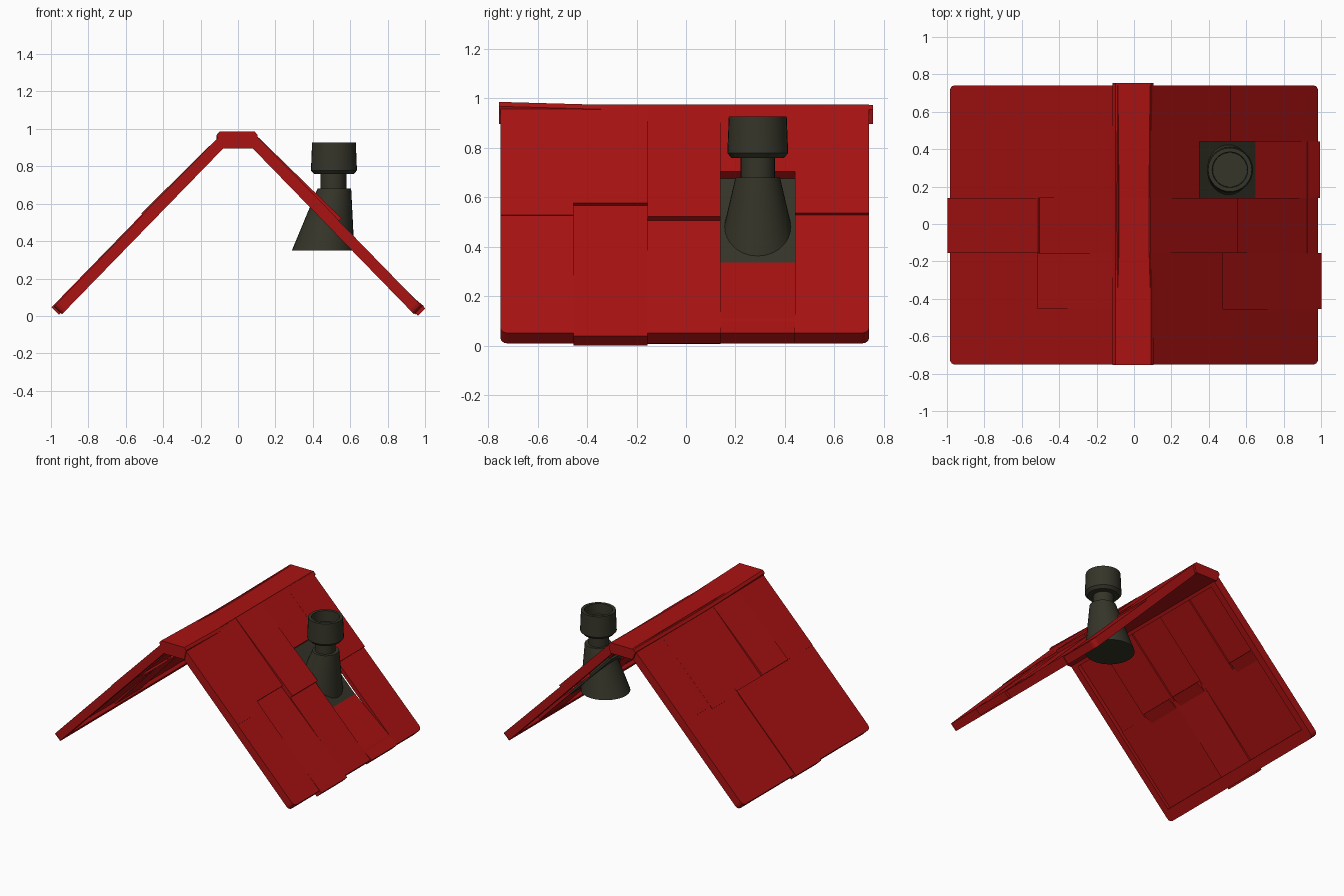
import bpy, bmesh, math
from mathutils import Vector

if "Cube" in bpy.data.objects:
    bpy.data.objects.remove(bpy.data.objects["Cube"])


def material(name, rgb):
    m = bpy.data.materials.new(name)
    m.diffuse_color = (*rgb, 1)
    m.use_nodes = True
    m.node_tree.nodes["Principled BSDF"].inputs["Base Color"].default_value = m.diffuse_color
    return m


RED = material("roof red", (0.40, 0.006, 0.006))
DARK = material("dark iron", (0.035, 0.035, 0.022))

# Slope frame: s runs down the roof, t is the height off its outer surface
START = Vector((0.09, 0, 0.97))
DOWN = Vector((0.895, 0, -0.92)).normalized()
OUT = Vector((0.92, 0, 0.895)).normalized()
COLUMNS = [-0.75, -0.455, -0.155, 0.14, 0.44, 0.74]
LENGTH = 1.283


def finish(name, bm, mat):
    bmesh.ops.recalc_face_normals(bm, faces=bm.faces)
    mesh = bpy.data.meshes.new(name)
    bm.to_mesh(mesh)
    bm.free()
    mesh.materials.append(mat)
    ob = bpy.data.objects.new(name, mesh)
    bpy.context.collection.objects.link(ob)
    return ob


def prism(name, profiles, mat):
    """Solid skinned through matching closed profiles of 3D points."""
    bm = bmesh.new()
    rings = [[bm.verts.new(p) for p in ring] for ring in profiles]
    n = len(rings[0])
    for a, b in zip(rings, rings[1:]):
        for i in range(n):
            bm.faces.new((a[i], a[(i + 1) % n], b[(i + 1) % n], b[i]))
    bm.faces.new(rings[0])
    bm.faces.new(rings[-1])
    return finish(name, bm, mat)


def slope_point(side, s, t, y):
    p = START + DOWN * s + OUT * t
    return Vector((side * p.x, y, p.z))


def plank(name, side, y, s, top, bottom, mat=RED):
    """Board on a slope; top and bottom give t at its upper and lower end."""
    prof = [(s[0], top[0]), (s[1], top[1]), (s[1], bottom[1]), (s[0], bottom[0])]
    return prism(name, [[slope_point(side, a, t, yy) for a, t in prof] for yy in y], mat)


def eave_beam(name, side):
    """Lower rim with rounded outer corners."""
    r, y0, y1 = 0.03, COLUMNS[0], COLUMNS[-1]
    outline = [(1.2, y0)]
    for cy, a0 in ((y0 + r, -90), (y1 - r, 0)):
        for k in range(4):
            a = math.radians(a0 + 30 * k)
            outline.append((LENGTH - r + r * math.cos(a), cy + r * math.sin(a)))
    outline.append((1.2, y1))
    prism(name, [[slope_point(side, s, t, y) for s, y in outline] for t in (0, -0.06)], RED)


# Boards: (upper end t, lower end t) for both rows, row joint s, eave overhang
RIGHT = [((0, 0.003), (0, 0), 0.62, 0),
         ((0, 0.002), (-0.014, 0.004), 0.55, 0.02),
         ((0.002, 0.02), (-0.004, -0.002), 0.645, -0.004),
         ((0, 0.002), (-0.042, 0.008), 0.62, 0.006),
         ((0, 0.006), (-0.006, 0), 0.61, 0)]
LEFT = [((0, 0.003), (0, 0), 0.60, 0),
        ((0, 0.012), (0, 0), 0.60, 0),
        ((0, -0.004), (0.006, 0.006), 0.60, 0.012),
        ((0, 0.003), (0, 0), 0.62, 0),
        ((0, 0.002), (0, 0), 0.60, 0)]

for side, label, boards in ((1, "right", RIGHT), (-1, "left", LEFT)):
    eave_beam(f"{label}_eave_beam", side)
    plank(f"{label}_top_beam", side, (-0.75, 0.74), (0, 0.07), (-0.004, -0.004), (-0.06, -0.06))
    for end, y in (("front", (-0.75, -0.70)), ("back", (0.69, 0.74))):
        plank(f"{label}_{end}_rim", side, y, (0, 1.22), (-0.008, -0.008), (-0.06, -0.06))
    for i, (up, low, joint, over) in enumerate(boards):
        y = (COLUMNS[i], COLUMNS[i + 1])
        hole = side == 1 and i == 3
        s_up, s_low = (0.373, 0.845) if hole else (joint, joint)
        deep = -0.028 - 0.012 * (i % 2)
        plank(f"{label}_upper_board_{i + 1}", side, y, (-0.005, s_up), up, (deep, deep))
        # Rim boards stop inside the rounded eave corners
        end = 1.25 if i in (0, 4) else LENGTH + over
        bottom = (-0.055, -0.055) if hole else (-0.034, -0.05 if over > 0 else -0.034)
        plank(f"{label}_lower_board_{i + 1}", side, y, (s_low, end), low, bottom)
        # Wedge end behind each row joint on the underside
        if i in (1, 2, 4) and not hole:
            plank(f"{label}_joint_block_{i + 1}", side, (y[0] + 0.02, y[1] - 0.02),
                  (joint - 0.03, joint + 0.05), (-0.02, -0.02), (-0.055, -0.035))

# Ridge cap, slightly bowed along its length
ridge = []
for y, z in ((-0.755, 0.985), (-0.155, 0.968), (0.14, 0.967), (0.755, 0.973)):
    ridge.append([Vector((x, y, h)) for x, h in
                  ((-0.10, z), (0.09, z), (0.105, z - 0.018), (0.09, 0.895),
                   (-0.09, 0.895), (-0.115, z - 0.018))])
prism("ridge_cap", ridge, RED)

# Plate sunk into the roof around the chimney
plank("chimney_plate", 1, (0.14, 0.44), (0.36, 0.85), (-0.043, -0.043), (-0.058, -0.058), DARK)


def lathe(name, rows, sides=32):
    """Round part from rows of (centre x, radius, z)."""
    ob = prism(name, [[Vector((cx + r * math.cos(2 * math.pi * k / sides),
                               0.29 + r * math.sin(2 * math.pi * k / sides), z))
                       for k in range(sides)] for cx, r, z in rows], DARK)
    bpy.context.view_layer.objects.active = ob
    ob.select_set(True)
    bpy.ops.object.shade_smooth_by_angle(angle=math.radians(30))
    ob.select_set(False)


# Leaning flue, neck and hollow pot
lathe("chimney_flue", [(0.455, 0.167, 0.35), (0.515, 0.09, 0.68)])
lathe("chimney_neck", [(0.51, 0.069, 0.66), (0.51, 0.069, 0.78)])
lathe("chimney_pot", [(0.513, 0.105, 0.758), (0.513, 0.123, 0.778), (0.513, 0.117, 0.927),
                      (0.513, 0.095, 0.927), (0.513, 0.092, 0.85)])
